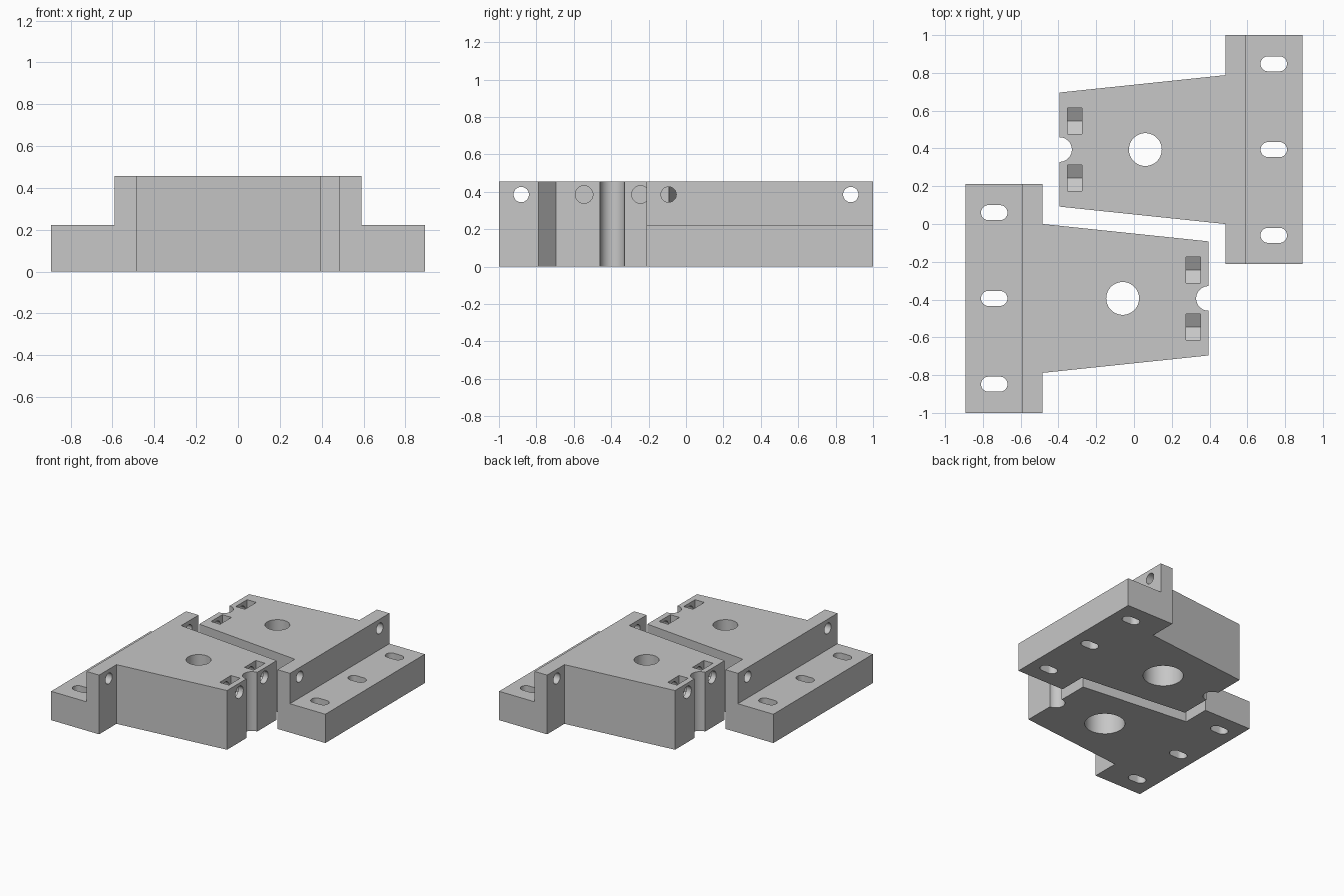
import bpy, bmesh
from math import pi, sin, cos

cube = bpy.data.objects.get("Cube")
if cube:
    bpy.data.objects.remove(cube)

grey = bpy.data.materials.new("plain grey")
grey.use_nodes = True
colour = (0.57, 0.57, 0.57, 1)
grey.diffuse_color = colour
grey.node_tree.nodes["Principled BSDF"].inputs["Base Color"].default_value = colour

HEIGHT, STEP = 0.456, 0.222        # block and flange heights
MID = -0.394                       # centre line of one half in y
OUTER, WALL, NECK, TIP = -0.893, -0.591, -0.484, 0.394
BOLT_Z = 0.385


def prism(name, points, lo, hi, axis="z"):
    """Extrude a counter-clockwise outline along z or x."""
    bm = bmesh.new()
    place = (lambda u, v, w: (u, v, w)) if axis == "z" else (lambda u, v, w: (w, u, v))
    low = [bm.verts.new(place(u, v, lo)) for u, v in points]
    high = [bm.verts.new(place(u, v, hi)) for u, v in points]
    bm.faces.new(low[::-1])
    bm.faces.new(high)
    n = len(points)
    for i in range(n):
        j = (i + 1) % n
        bm.faces.new((low[i], low[j], high[j], high[i]))
    mesh = bpy.data.meshes.new(name)
    bm.to_mesh(mesh)
    bm.free()
    mesh.materials.append(grey)
    ob = bpy.data.objects.new(name, mesh)
    bpy.context.collection.objects.link(ob)
    return ob


def stadium(u, v, r, half=0.0, n=24):
    """Circle, or a rounded slot when half is the straight half length."""
    pts = []
    for side, start in ((half, -pi / 2), (-half, pi / 2)):
        steps = n + 1 if half else n
        pts += [(u + side + r * cos(start + pi * i / n),
                 v + r * sin(start + pi * i / n)) for i in range(steps)]
    return pts


def box(u0, u1, v0, v1):
    return [(u0, v0), (u1, v0), (u1, v1), (u0, v1)]


def cut(target, cutter):
    cutter.hide_render = True
    mod = target.modifiers.new("cut", "BOOLEAN")
    mod.operation, mod.solver, mod.object = "DIFFERENCE", "EXACT", cutter
    bpy.context.view_layer.objects.active = target
    bpy.ops.object.modifier_apply(modifier=mod.name)
    bpy.data.objects.remove(cutter)


# T-shaped block: long flange and wall, tapering body
lower = [(OUTER, -0.606), (NECK, -0.606), (NECK, -0.394), (TIP, -0.302)]
outline = lower + [(x, -y) for x, y in reversed(lower)]
block = prism("left_clamp_block", [(x, MID + y) for x, y in outline], 0, HEIGHT)

# Step that leaves the low flange
cut(block, prism("step", box(-1.2, WALL, -1.3, 0.6), STEP, 1))

# Central bore with a wider counterbore from below, and the tip notch
cut(block, prism("bore", stadium(-0.06, MID, 0.087), -0.1, 1))
cut(block, prism("counterbore", stadium(-0.06, MID, 0.143), -0.1, 0.25))
cut(block, prism("notch", stadium(TIP, MID, 0.065), -0.1, 1))

# Mounting slots in the flange
for dy in (-0.454, 0, 0.454):
    cut(block, prism("slot", stadium(-0.74, MID + dy, 0.04, 0.03), -0.1, 1))

for side in (-1, 1):
    # Bolt hole through each end of the wall
    cut(block, prism("wall_hole", stadium(MID + side * 0.487, BOLT_Z, 0.041),
                     WALL - 0.1, NECK + 0.1, "x"))
    # Blind bolt hole in the tip and its nut pocket with a V-shaped floor
    y = MID + side * 0.151
    cut(block, prism("tip_hole", stadium(y, BOLT_Z, 0.047), 0.2, TIP + 0.1, "x"))
    pocket = [(y - 0.069, 0.6), (y - 0.069, 0.345), (y, 0.306),
              (y + 0.069, 0.345), (y + 0.069, 0.6)]
    cut(block, prism("nut_pocket", pocket, 0.274, 0.352, "x"))

# Smooth bores, sharp edges
bpy.ops.object.select_all(action="DESELECT")
block.select_set(True)
bpy.context.view_layer.objects.active = block
bpy.ops.object.shade_smooth_by_angle(angle=pi / 6)

# Matching half, turned half a revolution
twin = block.copy()
twin.data = block.data.copy()
twin.name = "right_clamp_block"
twin.rotation_euler.z = pi
bpy.context.collection.objects.link(twin)
